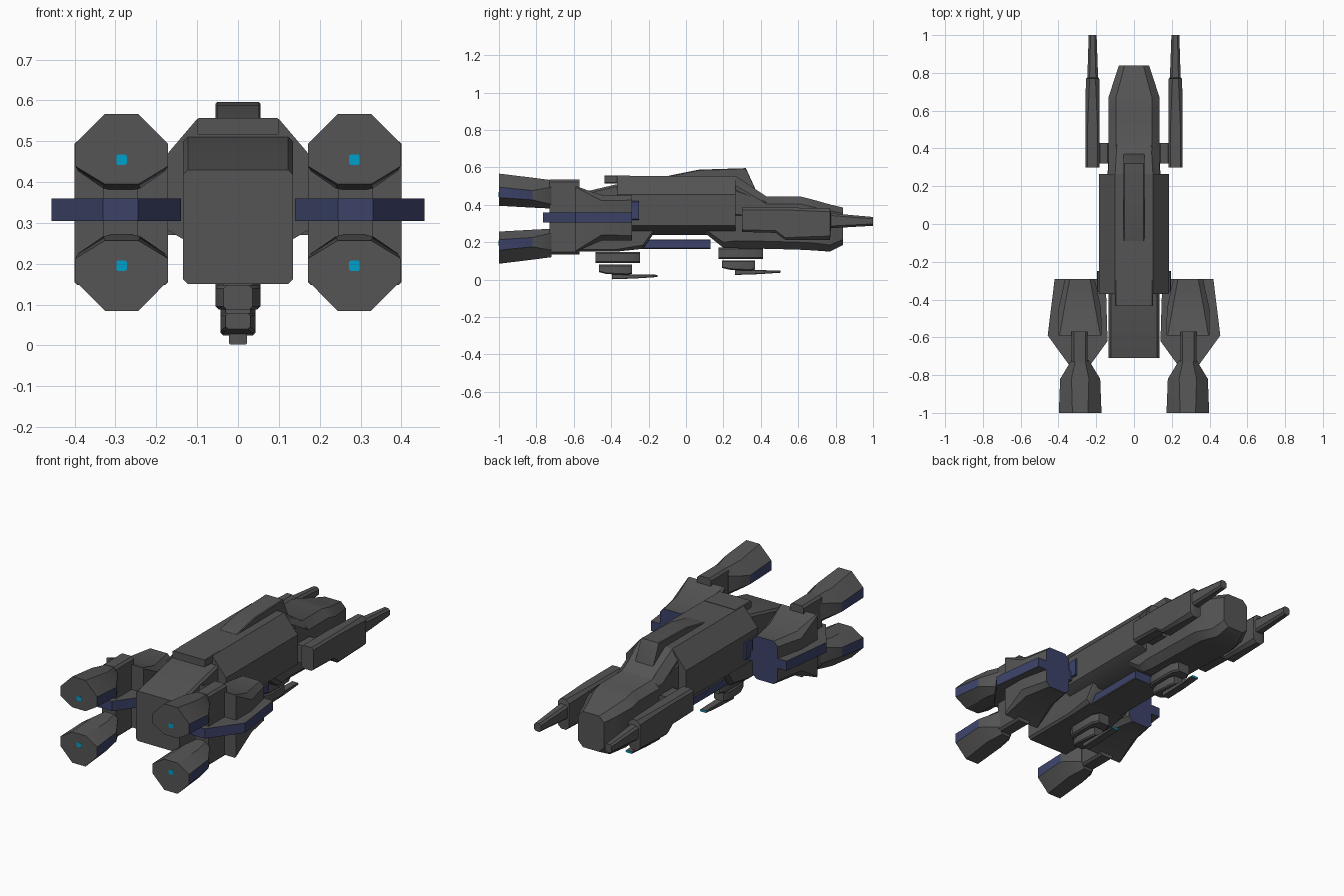
import bpy, bmesh, math

if "Cube" in bpy.data.objects:
    bpy.data.objects.remove(bpy.data.objects["Cube"])


def material(name, rgb):
    m = bpy.data.materials.new(name)
    m.diffuse_color = (*rgb, 1)
    m.use_nodes = True
    m.node_tree.nodes["Principled BSDF"].inputs["Base Color"].default_value = m.diffuse_color
    return m


GREY = material("dark grey hull", (0.09, 0.09, 0.09))
BLUE = material("navy trim", (0.045, 0.055, 0.14))
CYAN = material("cyan glow", (0.0, 0.35, 0.6))


def finish(name, bm, rule=None):
    """Turn a bmesh into an object; rule(face) gives the material index."""
    bmesh.ops.recalc_face_normals(bm, faces=bm.faces)
    bm.normal_update()
    if rule:
        for f in bm.faces:
            f.material_index = rule(f)
    me = bpy.data.meshes.new(name)
    bm.to_mesh(me)
    bm.free()
    for m in (GREY, BLUE, CYAN):
        me.materials.append(m)
    ob = bpy.data.objects.new(name, me)
    bpy.context.collection.objects.link(ob)
    bpy.ops.object.select_all(action='DESELECT')
    ob.select_set(True)
    bpy.context.view_layer.objects.active = ob
    bpy.ops.object.shade_smooth_by_angle(angle=math.radians(32))
    return ob


def loft(name, sections, rule=None):
    """Sections along y: (y, x0, x1, z0, z1, cx, cz_bottom, cz_top), corners chamfered."""
    bm = bmesh.new()
    rings = []
    for y, x0, x1, z0, z1, c, cb, ct in sections:
        pts = [(x0 + c, z0), (x1 - c, z0), (x1, z0 + cb), (x1, z1 - ct),
               (x1 - c, z1), (x0 + c, z1), (x0, z1 - ct), (x0, z0 + cb)]
        rings.append([bm.verts.new((x, y, z)) for x, z in pts])
    for a, b in zip(rings, rings[1:]):
        for i in range(8):
            j = (i + 1) % 8
            bm.faces.new((a[i], a[j], b[j], b[i]))
    bm.faces.new(rings[0])
    bm.faces.new(rings[-1])
    return finish(name, bm, rule)


def centred(y, hx, z0, z1, c):
    return (y, -hx, hx, z0, z1, c, c, c)


def box(name, x0, x1, y0, y1, z0, z1, rule=None, c=0.004):
    return loft(name, [(y, x0, x1, z0, z1, c, c, c) for y in (y0, y1)], rule)


def mirror(ob):
    ob.modifiers.new("mirror", 'MIRROR')
    return ob


def plate(name, outline, z0, z1, rule=None):
    bm = bmesh.new()
    f = bm.faces.new([bm.verts.new((x, y, z0)) for x, y in outline])
    ext = bmesh.ops.extrude_face_region(bm, geom=[f])
    for v in ext['geom']:
        if isinstance(v, bmesh.types.BMVert):
            v.co.z = z1
    return finish(name, bm, rule)


def blue_sides(f):
    return 1 if abs(f.normal.z) < 0.5 else 0


# Long central body with arched belly and tapered nose
loft("central_body", [centred(*s) for s in (
    (-0.71, 0.135, 0.15, 0.43, 0.012),
    (-0.37, 0.135, 0.15, 0.51, 0.012),
    (-0.23, 0.135, 0.165, 0.51, 0.02),
    (-0.17, 0.135, 0.25, 0.51, 0.02),
    (0.10, 0.135, 0.25, 0.51, 0.02),
    (0.20, 0.135, 0.17, 0.53, 0.03),
    (0.27, 0.135, 0.168, 0.54, 0.04),
    (0.43, 0.135, 0.165, 0.445, 0.04),
    (0.61, 0.135, 0.16, 0.445, 0.04),
    (0.67, 0.135, 0.157, 0.43, 0.04),
    (0.77, 0.103, 0.15, 0.402, 0.035),
    (0.84, 0.08, 0.185, 0.385, 0.03))])

# Wide armoured shell around the middle
loft("wide_shell", [(y, -0.185, 0.185, 0.24, 0.555, 0.085, 0.05, 0.1)
                    for y in (-0.37, 0.265)])
loft("shell_front_slope", [
    (0.265, -0.14, 0.14, 0.3, 0.555, 0.04, 0.05, 0.08),
    (0.43, -0.13, 0.13, 0.3, 0.445, 0.04, 0.03, 0.03)])
box("rear_roof_plate", -0.1, 0.1, -0.435, -0.3, 0.515, 0.557)

# Raised spine on the roof
loft("roof_spine", [centred(*s) for s in (
    (-0.09, 0.055, 0.5, 0.556, 0.004),
    (0.07, 0.055, 0.5, 0.588, 0.004),
    (0.32, 0.055, 0.45, 0.596, 0.004),
    (0.375, 0.055, 0.44, 0.475, 0.004))])

# Blue-sided belly plate in the arch
box("belly_plate", -0.1, 0.1, -0.23, 0.13, 0.165, 0.215, blue_sides)

# Forward guns on short side mounts
mirror(loft("side_gun", [(y, x0, x1, z0, z1, c, c, c) for y, x0, x1, z0, z1, c in (
    (0.30, 0.182, 0.257, 0.255, 0.385, 0.012),
    (0.48, 0.182, 0.257, 0.25, 0.385, 0.012),
    (0.53, 0.182, 0.257, 0.213, 0.385, 0.012),
    (0.77, 0.184, 0.255, 0.213, 0.383, 0.02),
    (0.775, 0.190, 0.247, 0.275, 0.355, 0.012),
    (1.00, 0.198, 0.240, 0.288, 0.335, 0.01))]))
mirror(box("gun_mount", 0.12, 0.2, 0.32, 0.43, 0.27, 0.37, c=0.02))

# Engine nacelles with blue front faces
mirror(loft("engine_nacelle", [(y, x0, x1, z0, z1, c, c, c) for y, x0, x1, z0, z1, c in (
    (-0.59, 0.172, 0.40, 0.148, 0.50, 0.006),
    (-0.45, 0.174, 0.40, 0.21, 0.452, 0.03),
    (-0.29, 0.208, 0.365, 0.21, 0.45, 0.025))],
    lambda f: 1 if f.normal.y > 0.9 else 0))

# Flat wing plate through each nacelle
mirror(plate("wing_plate", [(0.15, -0.29), (0.42, -0.29), (0.457, -0.59), (0.33, -0.765),
                            (0.245, -0.765), (0.14, -0.62)], 0.305, 0.36, blue_sides))
mirror(box("wing_root", 0.13, 0.195, -0.36, -0.25, 0.32, 0.42,
           lambda f: 1 if f.normal.x > 0.5 or f.normal.y > 0.5 else 0))

# Vertical strut that carries two engine bells
mirror(box("engine_strut", 0.245, 0.33, -0.73, -0.57, 0.135, 0.535, c=0.012))


# Engine bells: flip = mirrored below the wing plane
def bell(name, flip):
    rows = ((-0.72, 0.045, 0.38, 0.532, 0.02, 0.03),
            (-0.82, 0.106, 0.385, 0.545, 0.06, 0.055),
            (-1.0, 0.113, 0.395, 0.567, 0.072, 0.058))
    sec = []
    for y, h, z0, z1, c, cz in rows:
        if flip:
            z0, z1 = 0.652 - z1, 0.652 - z0
        low, high = (cz * 1.25, cz * 0.75) if flip else (cz * 0.75, cz * 1.25)
        sec.append((y, 0.285 - h, 0.285 + h, z0, z1, c, low, high))
    ob = mirror(loft(name, sec, lambda f: 1 if abs(f.normal.x) > 0.95
                     and f.calc_center_median().y < -0.85 else 0))
    zc = 0.195 if flip else 0.455
    mirror(box(name + "_glow", 0.272, 0.298, -1.0015, -0.995, zc - 0.013, zc + 0.013,
               lambda f: 2))
    return ob


bell("upper_engine_bell", False)
bell("lower_engine_bell", True)

# Two belly turrets with flat forward barrels
for label, y, z in (("rear", -0.365, 0.0), ("front", 0.293, 0.023)):
    loft(label + "_turret_base", [centred(yy, hx, z + 0.088, z + 0.148, 0.008) for yy, hx in (
        (y - 0.118, 0.035), (y - 0.08, 0.055), (y + 0.08, 0.055), (y + 0.118, 0.035))])
    loft(label + "_turret_body", [centred(yy, hx, z0 + z, z + 0.08, 0.006) for yy, hx, z0 in (
        (y - 0.1, 0.03, 0.04), (y - 0.06, 0.043, 0.03),
        (y + 0.05, 0.043, 0.025), (y + 0.075, 0.03, 0.03))])
    loft(label + "_turret_barrel", [centred(yy, hx, z0 + z, z1 + z, 0.003) for yy, hx, z0, z1 in (
        (y - 0.03, 0.022, 0.002, 0.03), (y + 0.09, 0.022, 0.006, 0.028),
        (y + 0.212, 0.02, 0.014, 0.026))],
        lambda f: 2 if f.normal.y > 0.9 else 0)
